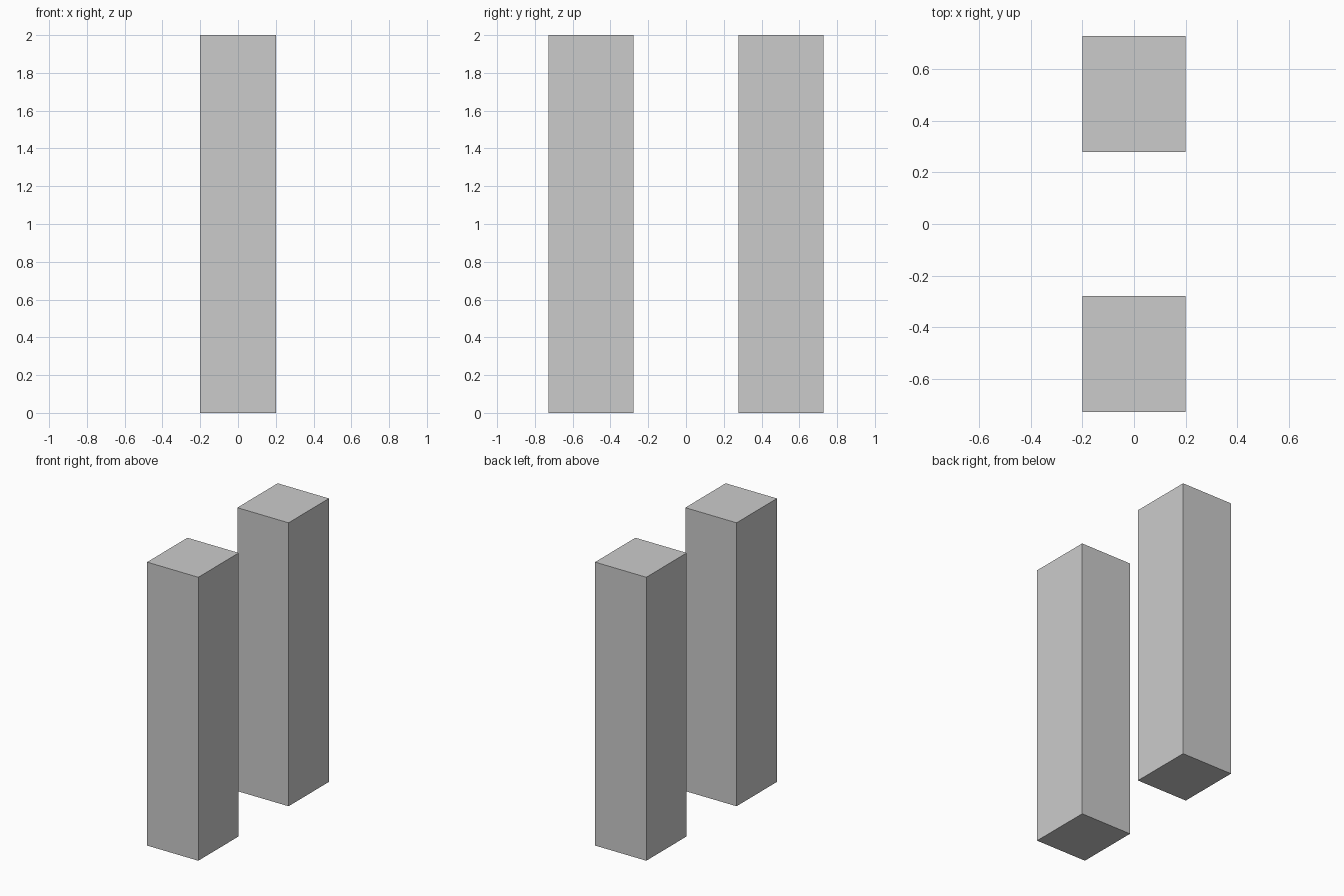
import bpy

if "Cube" in bpy.data.objects:
    bpy.data.objects.remove(bpy.data.objects["Cube"])

WIDTH, DEPTH, HEIGHT = 0.40, 0.45, 2.0
OFFSET = 0.503  # distance of each pillar's centre from the middle


def add_pillar(name, y):
    bpy.ops.mesh.primitive_cube_add(size=1, location=(0, y, HEIGHT / 2))
    pillar = bpy.context.object
    pillar.name = name
    pillar.scale = (WIDTH, DEPTH, HEIGHT)
    bpy.ops.object.transform_apply(location=False, rotation=False, scale=True)


# Two matching square pillars, mirrored front to back
for name, side in (("front_pillar", -1), ("back_pillar", 1)):
    add_pillar(name, side * OFFSET)
